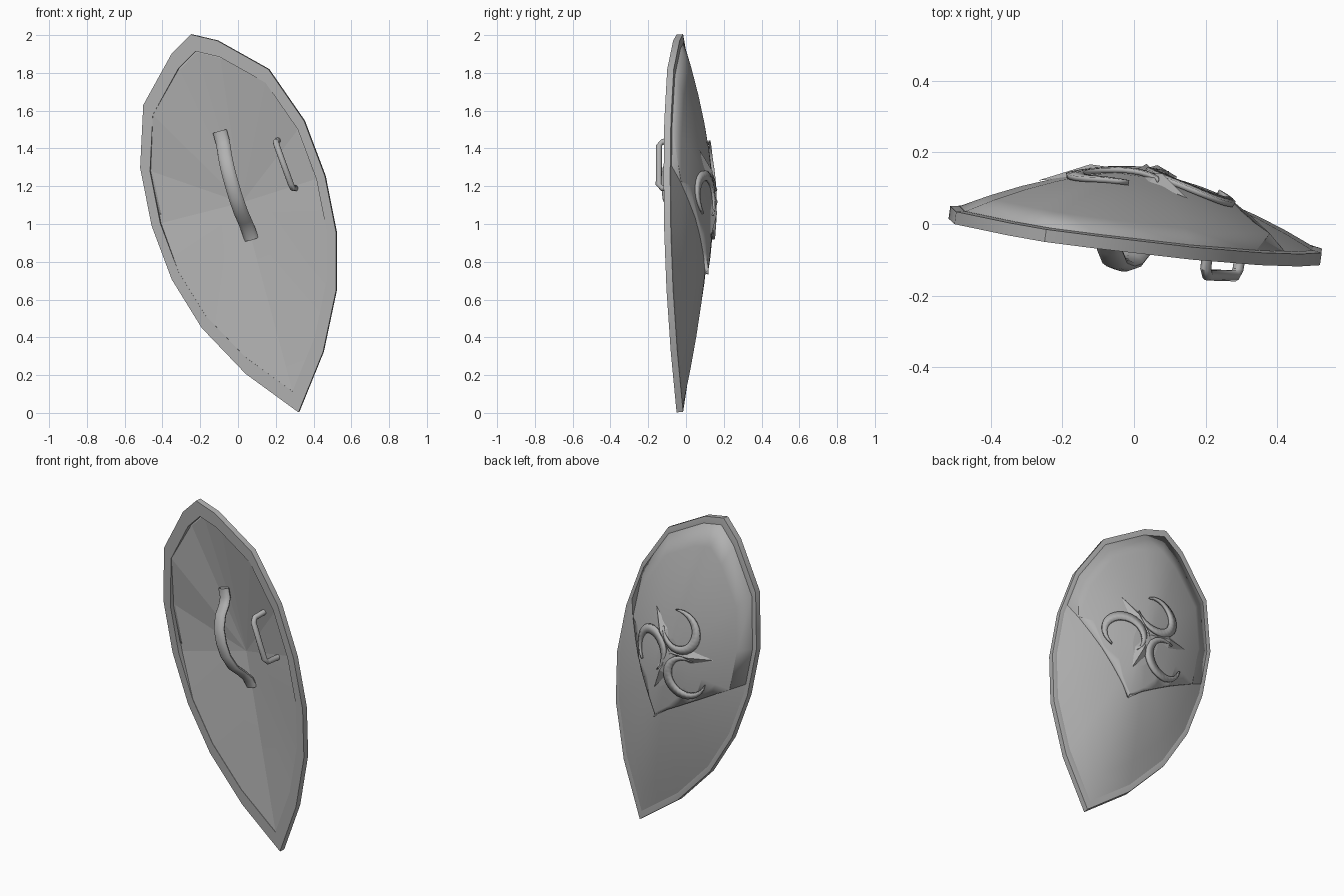
import bpy, bmesh
from math import sin, cos, pi, radians
from mathutils import Vector, Matrix
from mathutils.bvhtree import BVHTree

old = bpy.data.objects.get("Cube")
if old:
    bpy.data.objects.remove(old, do_unlink=True)

mat = bpy.data.materials.new("plain grey")
mat.use_nodes = True
GREY = (0.44, 0.44, 0.44, 1)
mat.diffuse_color = GREY
mat.node_tree.nodes["Principled BSDF"].inputs["Base Color"].default_value = GREY

# Shield frame: x across, y towards the back, z from the tip up the long axis
up = Vector((-0.274, 0, 0.962)).normalized()
back = Vector((0.137, 0.99, 0.039)).normalized()
across = back.cross(up)
FRAME = Matrix((across, back, up)).transposed().to_4x4()
FRAME.translation = (0.32, -0.05, 0.003)

APEX = 1.15
half = [(0.127, 2.01), (0.348, 1.79), (0.456, 1.475), (0.482, 1.164),
        (0.457, 0.86), (0.374, 0.57), (0.215, 0.272)]
outline = [(0, 2.08)] + half + [(0, 0)] + [(-w, s) for w, s in reversed(half)]


def ring(bm, scale, depth):
    return [bm.verts.new((w * scale, depth, APEX + (s - APEX) * scale)) for w, s in outline]


def bridge(bm, a, b):
    n = len(a)
    for i in range(n):
        j = (i + 1) % n
        bm.faces.new((a[i], a[j], b[j], b[i]))


def fan(bm, edge, depth):
    centre = bm.verts.new((0, depth, APEX))
    for i in range(len(edge)):
        bm.faces.new((centre, edge[i], edge[(i + 1) % len(edge)]))


def face_back(bm):
    """Turn an open surface so that its normals point to the back."""
    bm.normal_update()
    if sum(f.normal.y for f in bm.faces) < 0:
        bmesh.ops.reverse_faces(bm, faces=bm.faces[:])
    bm.normal_update()


def finish(name, bm, thickness=0, offset=1, angle=30):
    me = bpy.data.meshes.new(name)
    bm.to_mesh(me)
    bm.free()
    ob = bpy.data.objects.new(name, me)
    bpy.context.collection.objects.link(ob)
    me.materials.append(mat)
    if thickness:
        mod = ob.modifiers.new("thickness", 'SOLIDIFY')
        mod.thickness = thickness
        mod.offset = offset
    ob.matrix_world = FRAME
    bpy.ops.object.select_all(action='DESELECT')
    ob.select_set(True)
    bpy.context.view_layer.objects.active = ob
    bpy.ops.object.shade_smooth_by_angle(angle=radians(angle))


# Rim: flat band around the outline, narrower at the back
bm = bmesh.new()
rings = [ring(bm, s, d) for s, d in ((1, 0), (1, 0.035), (0.955, 0.039), (0.9, 0.034), (0.9, 0))]
for i in range(5):
    bridge(bm, rings[i], rings[(i + 1) % 5])
bmesh.ops.recalc_face_normals(bm, faces=bm.faces[:])
finish("rim", bm)


# Domed back surface
def dome(rise):
    bm = bmesh.new()
    steps = 6
    rows = [ring(bm, 0.957 * k / steps, 0.037 + rise * (1 - (k / steps) ** 1.7))
            for k in range(1, steps + 1)]
    for a, b in zip(rows, rows[1:]):
        bridge(bm, a, b)
    fan(bm, rows[0], 0.037 + rise)
    face_back(bm)
    return bm


finish("body", dome(0.139))

# Shallow faceted front, set back from the rim at the top and the sides
bm = bmesh.new()
edge = ring(bm, 0.903, 0.002)
for i in (0, 1, 3, 4, 12, 13, 15):
    edge[i].co.y = 0.028
fan(bm, edge, 0.105)
face_back(bm)
bmesh.ops.reverse_faces(bm, faces=bm.faces[:])
finish("inner_face", bm, angle=4)

# Upper plate overlapping the body, ending in a V
bm = dome(0.159)
for side in (-1, 1):
    bmesh.ops.bisect_plane(bm, geom=bm.verts[:] + bm.edges[:] + bm.faces[:],
                           plane_co=(0, 0, 0.775), plane_no=(side, 0, 1),
                           clear_inner=True)
face_back(bm)
plate = BVHTree.FromBMesh(bm)
finish("upper_plate", bm, 0.024, -1)


def depth_at(w, s):
    return plate.ray_cast(Vector((w, 1, s)), Vector((0, -1, 0)))[0].y


# Emblem: three crescents swirling around the centre
EMBLEM = Vector((-0.01, 1.21))
for k in range(3):
    bearing = radians(98 + 120 * k)
    cw, cs = EMBLEM + 0.155 * Vector((cos(bearing), sin(bearing)))
    opening = bearing - radians(80)
    bm = bmesh.new()
    pairs = []
    for i in range(21):
        u = i / 20
        a = opening + radians(35) + u * radians(290)
        width = 0.004 + 0.048 * sin(pi * u)
        pair = []
        for r in (0.128, 0.128 - width):
            w, s = cw + r * cos(a), cs + r * sin(a)
            pair.append(bm.verts.new((w, depth_at(w, s) + 0.002, s)))
        pairs.append(pair)
    for p, q in zip(pairs, pairs[1:]):
        bm.faces.new((p[0], q[0], q[1], p[1]))
    face_back(bm)
    finish("crescent_%d" % (k + 1), bm, 0.014)

# Emblem: three ridged spikes between the crescents
for k in range(3):
    bearing = radians(40 + 120 * k)
    out = Vector((cos(bearing), sin(bearing)))
    side = Vector((-out.y, out.x))

    def point(along, sideways, lift):
        p = EMBLEM + out * along + side * sideways
        return bm.verts.new((p.x, depth_at(p.x, p.y) + lift, p.y))

    bm = bmesh.new()
    base, end = point(0, 0, 0.006), point(0.27, 0, 0.006)
    ridge = point(0.13, 0, 0.026)
    for sideways in (-0.045, 0.045):
        corner = point(0.13, sideways, -0.002)
        bm.faces.new((base, corner, ridge))
        bm.faces.new((corner, end, ridge))
    bmesh.ops.recalc_face_normals(bm, faces=bm.faces[:])
    face_back(bm)
    finish("spike_%d" % (k + 1), bm, angle=10)


# Handles: an elliptical section swept along a path of across, depth, height
def sweep(name, path, wide, thin, sides=12):
    pts = [Vector(p) for p in path]
    bm = bmesh.new()
    rows = []
    for i, p in enumerate(pts):
        t = (pts[min(i + 1, len(pts) - 1)] - pts[max(i - 1, 0)]).normalized()
        n = t.cross(Vector((1, 0, 0))).normalized()
        rows.append([bm.verts.new(p + Vector((wide * cos(a), 0, 0)) + n * thin * sin(a))
                     for a in (2 * pi * j / sides for j in range(sides))])
    for a, b in zip(rows, rows[1:]):
        bridge(bm, a, b)
    bm.faces.new(rows[0])
    bm.faces.new(rows[-1])
    bmesh.ops.recalc_face_normals(bm, faces=bm.faces[:])
    finish(name, bm, angle=40)


# Grip: bowed strap on the long axis with feet lying on the inner face
grip = [(0.085, 0.95), (0.07, 1.0), (0.03, 1.05), (-0.02, 1.1), (-0.055, 1.18), (-0.063, 1.26),
        (-0.055, 1.34), (-0.02, 1.41), (0.02, 1.45), (0.045, 1.49), (0.05, 1.545)]
sweep("grip", [(0, d, s) for d, s in grip], 0.038, 0.02)

# Hand bar: square bracket beside the grip
sweep("hand_bar", [(0.285, 0.06, 1.415), (0.285, -0.035, 1.41), (0.287, -0.052, 1.39),
                   (0.303, -0.052, 1.17), (0.305, -0.035, 1.15), (0.305, 0.06, 1.145)],
      0.016, 0.016, 10)
